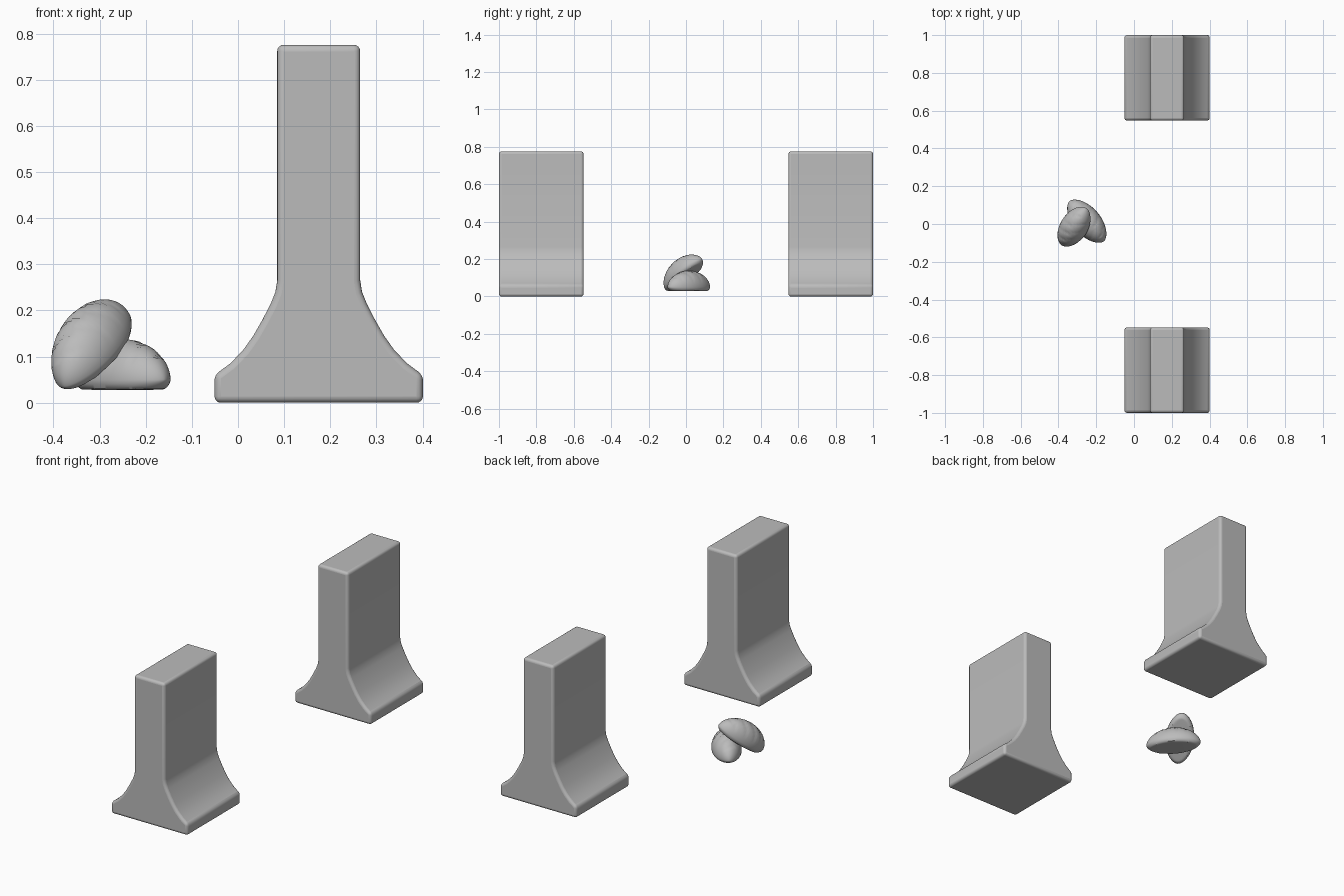
import bpy
import bmesh
import math
from mathutils import Matrix, Vector

cube = bpy.data.objects.get("Cube")
if cube:
    bpy.data.objects.remove(cube)

grey = bpy.data.materials.new("plain grey")
grey.use_nodes = True
colour = (0.5, 0.5, 0.5, 1)
grey.diffuse_color = colour
grey.node_tree.nodes["Principled BSDF"].inputs["Base Color"].default_value = colour


def make_object(name, bm, angle):
    bmesh.ops.recalc_face_normals(bm, faces=bm.faces)
    mesh = bpy.data.meshes.new(name)
    bm.to_mesh(mesh)
    bm.free()
    mesh.materials.append(grey)
    obj = bpy.data.objects.new(name, mesh)
    bpy.context.collection.objects.link(obj)
    bpy.ops.object.select_all(action="DESELECT")
    obj.select_set(True)
    bpy.context.view_layer.objects.active = obj
    bpy.ops.object.shade_smooth_by_angle(angle=math.radians(angle))
    return obj


# Flared pillar: half profile (half width, height), mirrored and extruded
HALF = [(0.226, 0), (0.226, 0.06), (0.192, 0.085), (0.164, 0.114), (0.142, 0.145),
        (0.122, 0.18), (0.104, 0.215), (0.094, 0.24), (0.09, 0.265), (0.09, 0.776)]


def pillar(name, y):
    bm = bmesh.new()
    outline = HALF + [(-x, z) for x, z in reversed(HALF)]
    face = bm.faces.new([bm.verts.new((0.175 + x, y - 0.226, z)) for x, z in outline])
    side = bmesh.ops.extrude_face_region(bm, geom=[face])["geom"]
    bmesh.ops.translate(bm, vec=(0, 0.452, 0),
                        verts=[g for g in side if isinstance(g, bmesh.types.BMVert)])
    obj = make_object(name, bm, 50)
    bevel = obj.modifiers.new("rounded edges", "BEVEL")
    bevel.width = 0.014
    bevel.segments = 4
    bevel.limit_method = "ANGLE"
    bevel.angle_limit = math.radians(25)


pillar("front_pillar", -0.774)
pillar("back_pillar", 0.774)


# Loaf: domed spindle with a flat underside and slanted score marks on the crust
def loaf(name, centre, along, up):
    along = Vector(along).normalized()
    up = Vector(up)
    up = (up - along * up.dot(along)).normalized()
    side = up.cross(along)
    bm = bmesh.new()
    bmesh.ops.create_uvsphere(bm, u_segments=28, v_segments=56, radius=1)
    for v in bm.verts:
        t, s, h = v.co.z, v.co.x, v.co.y
        taper = (1 - t * t) ** 0.08
        if h < 0:
            h = max(h * 0.5, -0.25)
        elif h > 0.3 and abs(t) < 0.8:
            phase = ((t + 0.3 * s) * 2.6) % 1
            h -= 0.06 * max(0, 1 - phase * 4) * min(1, (h - 0.3) * 4)
        v.co = (t * 0.14, s * 0.073 * taper, h * 0.088 * taper)
    frame = Matrix((along, side, up)).transposed().to_4x4()
    bm.transform(Matrix.Translation(centre) @ frame)
    make_object(name, bm, 40)


loaf("lower_loaf", (-0.25, 0.015, 0.05), (0.65, -0.76, 0), (0, 0, 1))
loaf("leaning_loaf", (-0.315, -0.012, 0.118), (0.44, 0.67, 0.59), (-0.41, -0.43, 0.8))
